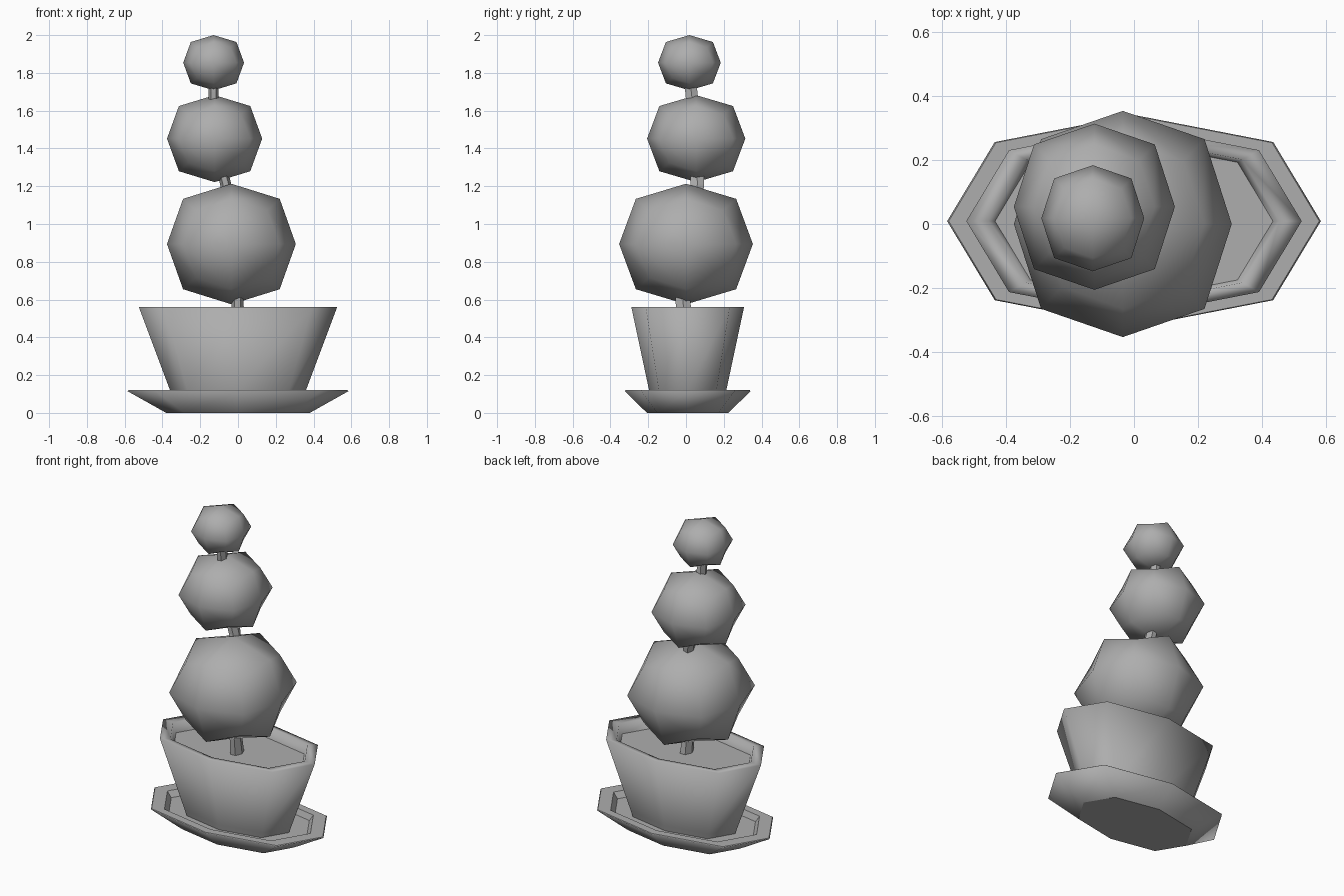
import bpy, bmesh, math
from mathutils import Vector

if "Cube" in bpy.data.objects:
    bpy.data.objects.remove(bpy.data.objects["Cube"])

Y_SCALE, Y_MID = 0.568, 0.009
OCTAGON = [(1, 0), (.745, .745), (0, 1), (-.745, .745),
           (-1, 0), (-.745, -.745), (0, -1), (.745, -.745)]

grey = bpy.data.materials.new("dark_grey")
grey.diffuse_color = (.42, .42, .42, 1)
grey.use_nodes = True
grey.node_tree.nodes["Principled BSDF"].inputs["Base Color"].default_value = grey.diffuse_color


def finish(name, bm):
    bmesh.ops.recalc_face_normals(bm, faces=bm.faces)
    mesh = bpy.data.meshes.new(name)
    bm.to_mesh(mesh)
    bm.free()
    mesh.materials.append(grey)
    ob = bpy.data.objects.new(name, mesh)
    bpy.context.collection.objects.link(ob)
    return ob


def loft(name, rings, flat_bands=(), smooth=True):
    """Skin a stack of point rings and cap both ends with flat faces."""
    bm = bmesh.new()
    loops = [[bm.verts.new(p) for p in ring] for ring in rings]
    n = len(loops[0])
    for k, (a, b) in enumerate(zip(loops, loops[1:])):
        for i in range(n):
            f = bm.faces.new((a[i], a[(i + 1) % n], b[(i + 1) % n], b[i]))
            f.smooth = smooth and k not in flat_bands
    bm.faces.new(loops[0])
    bm.faces.new(loops[-1])
    return finish(name, bm)


def oval(name, profile, flat_bands=()):
    """Eight-sided oval vessel from (half length, height) pairs."""
    return loft(name, [[(x * r, y * r * Y_SCALE + Y_MID, z) for x, y in OCTAGON]
                       for r, z in profile], flat_bands)


# Saucer (flat lip), pot and soil
oval("saucer", [(.38, 0), (.585, .115), (.58, .12), (.495, .12), (.468, .085)], (2, 3))
oval("pot", [(.345, .08), (.36, .12), (.525, .56), (.455, .56), (.43, .485)])
oval("soil", [(.425, .47), (.436, .50)])

# Bent trunk running through the foliage balls
path = [(0, -.005, .47), (-.003, -.017, .60), (-.02, .02, .90), (-.065, .06, 1.21),
        (-.125, .055, 1.45), (-.13, .028, 1.70), (-.13, .015, 1.85)]
radii = [.042, .037, .035, .035, .033, .031, .028]
trunk = []
for p, r in zip(path, radii):
    trunk.append([Vector(p) + Vector((r * .85 * math.cos(a), r * 1.2 * math.sin(a), 0))
                  for a in (math.tau * i / 6 for i in range(6))])
loft("trunk", trunk, smooth=False)

# Foliage balls: cubes rounded by one subdivision
balls = {
    "foliage_large": ((-.035, 0, .894), (.341, .354, .319)),
    "foliage_medium": ((-.124, .054, 1.452), (.252, .26, .230)),
    "foliage_small": ((-.129, .018, 1.854), (.161, .166, .146)),
}
for name, (centre, half) in balls.items():
    bm = bmesh.new()
    bmesh.ops.create_cube(bm, size=2)
    bmesh.ops.scale(bm, vec=half, verts=bm.verts)
    for f in bm.faces:
        f.smooth = True
    ob = finish(name, bm)
    ob.location = centre
    sub = ob.modifiers.new("rounding", 'SUBSURF')
    sub.levels = sub.render_levels = 1
    sub.use_limit_surface = False
